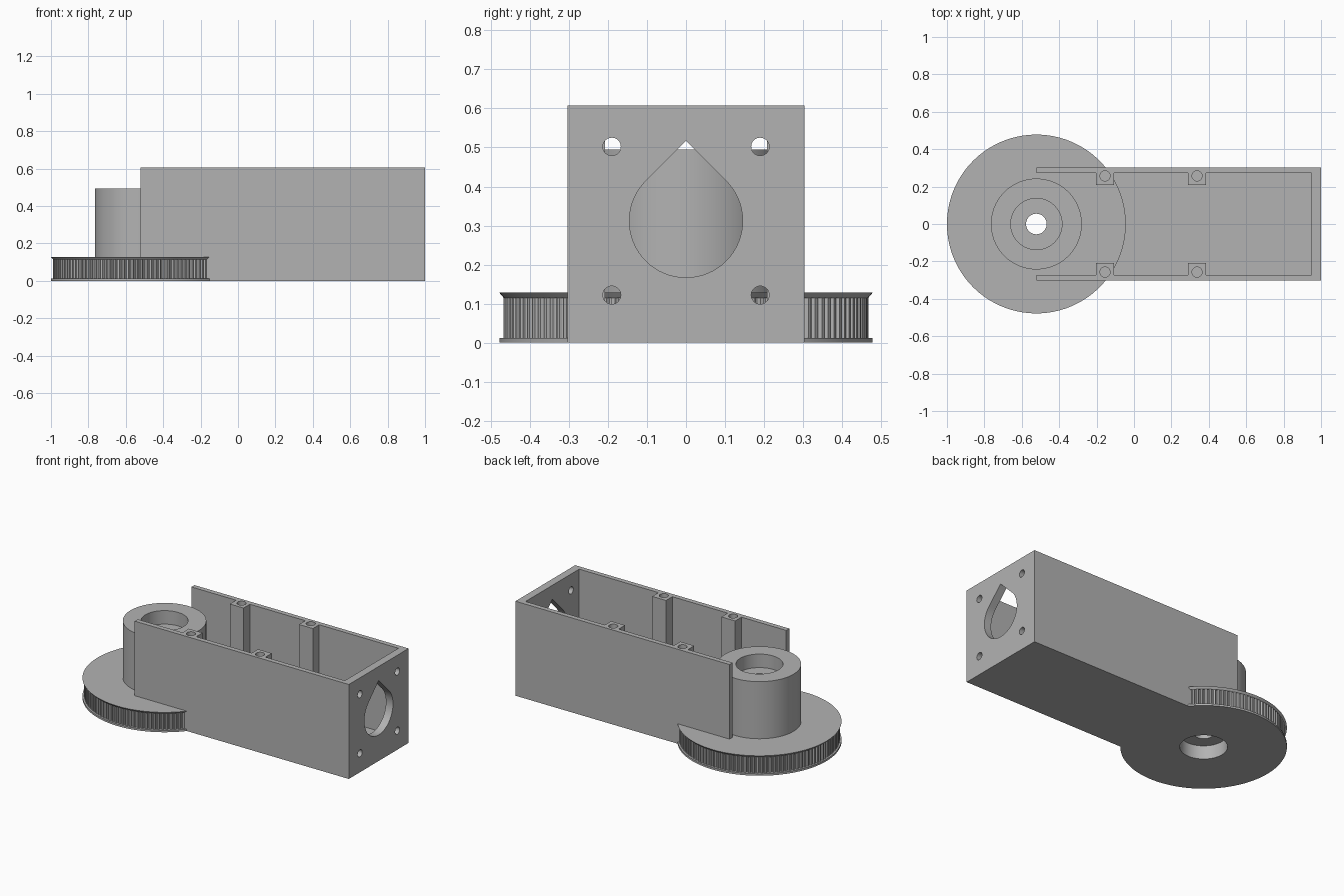
import bpy, bmesh, math
from mathutils import Matrix

cube = bpy.data.objects.get("Cube")
if cube:
    bpy.data.objects.remove(cube, do_unlink=True)

grey = bpy.data.materials.new("plain grey")
grey.use_nodes = True
colour = (0.45, 0.45, 0.45, 1)
grey.diffuse_color = colour
grey.node_tree.nodes["Principled BSDF"].inputs["Base Color"].default_value = colour

HUB_X = -0.522
HEIGHT = 0.607
WIDTH = 0.303
AXIS_Z = 0.312


def finish(bm, name):
    bmesh.ops.recalc_face_normals(bm, faces=bm.faces)
    mesh = bpy.data.meshes.new(name)
    bm.to_mesh(mesh)
    bm.free()
    mesh.materials.append(grey)
    obj = bpy.data.objects.new(name, mesh)
    bpy.context.collection.objects.link(obj)
    return obj


def smooth(obj):
    bpy.ops.object.select_all(action='DESELECT')
    obj.select_set(True)
    bpy.context.view_layer.objects.active = obj
    bpy.ops.object.shade_smooth_by_angle(angle=math.radians(25))


def circle(cx, cy, r, start=0, end=360, steps=32):
    full = end - start == 360
    count = steps if full else steps + 1
    angles = [math.radians(start + (end - start) * i / steps) for i in range(count)]
    return [(cx + r * math.cos(a), cy + r * math.sin(a)) for a in angles]


def prism(bm, outline, low, high, matrix=Matrix()):
    face = bm.faces.new([bm.verts.new(matrix @ Matrix.Translation((x, y, low)).translation)
                         for x, y in outline])
    shift = matrix.to_3x3() @ Matrix.Translation((0, 0, high - low)).translation
    out = bmesh.ops.extrude_face_region(bm, geom=[face], use_keep_orig=True)
    verts = [g for g in out["geom"] if isinstance(g, bmesh.types.BMVert)]
    bmesh.ops.translate(bm, verts=verts, vec=shift)


def lathe(name, profile, steps=128):
    bm = bmesh.new()
    rings = []
    for r, z in profile:
        rings.append([bm.verts.new((x, y, z)) for x, y in circle(HUB_X, 0, r, steps=steps)])
    for a, b in zip(rings, rings[1:] + rings[:1]):
        for i in range(steps):
            j = (i + 1) % steps
            bm.faces.new((a[i], a[j], b[j], b[i]))
    obj = finish(bm, name)
    smooth(obj)
    return obj


# Pulley flanges and bearing tower, with a bearing seat at both ends
lathe("pulley_and_bearing_tower", [
    (0.137, 0), (0.478, 0), (0.478, 0.0125), (0.457, 0.0125),
    (0.457, 0.115), (0.467, 0.115), (0.478, 0.128), (0.243, 0.128),
    (0.243, 0.495), (0.137, 0.495), (0.137, 0.408), (0.055, 0.408),
    (0.055, 0.087), (0.137, 0.087)])

# Belt teeth with rounded grooves
TEETH = 120
bm = bmesh.new()
pitch = 2 * math.pi / TEETH
band = []
for t in range(TEETH):
    for part, r in ((0, 0.468), (0.4, 0.468), (0.5, 0.462), (0.6, 0.459), (0.8, 0.459), (0.9, 0.462)):
        a = (t + part) * pitch
        x, y = HUB_X + r * math.cos(a), r * math.sin(a)
        band.append([bm.verts.new((x, y, z)) for z in (0.0125, 0.115)])
for a, b in zip(band, band[1:] + band[:1]):
    bm.faces.new((a[0], b[0], b[1], a[1]))
finish(bm, "belt_teeth")

# Housing: side walls, end plate and screw posts as one extruded outline
POSTS = (-0.155, 0.337)
inner = 0.272
edge = [(HUB_X, WIDTH), (HUB_X, inner)]
for x in POSTS:
    edge += [(x - 0.049, inner), (x - 0.049, 0.208), (x + 0.049, 0.208), (x + 0.049, inner)]
edge.append((0.95, inner))
outline = edge + [(x, -y) for x, y in reversed(edge)] + [(1, -WIDTH), (1, WIDTH)]
bm = bmesh.new()
prism(bm, outline, 0, HEIGHT)
housing = finish(bm, "motor_housing")

# Cutters: teardrop motor opening, motor bolt holes and post screw holes
bm = bmesh.new()
# local x -> world y, local y -> world z, local z -> world x
sideways = Matrix(((0, 0, 1, 0), (1, 0, 0, 0), (0, 1, 0, 0), (0, 0, 0, 1)))
teardrop = circle(0, AXIS_Z, 0.145, 135, 405, 48) + [(0, AXIS_Z + 0.205)]
prism(bm, teardrop, 0.9, 1.1, sideways)
for side in (-1, 1):
    for dz in (-0.19, 0.19):
        prism(bm, circle(side * 0.19, AXIS_Z + dz, 0.023), 0.9, 1.1, sideways)
    for x in POSTS:
        prism(bm, circle(x, side * 0.257, 0.027), 0.4, 0.7)
cutter = finish(bm, "hole_cutter")
cutter.hide_render = True

cut = housing.modifiers.new("holes", 'BOOLEAN')
cut.operation = 'DIFFERENCE'
cut.solver = 'EXACT'
cut.object = cutter
bpy.context.view_layer.objects.active = housing
bpy.ops.object.modifier_apply(modifier=cut.name)
bpy.data.objects.remove(cutter, do_unlink=True)
smooth(housing)

# Housing floor
bm = bmesh.new()
prism(bm, [(-0.2, -inner), (0.95, -inner), (0.95, inner), (-0.2, inner)], 0, 0.037)
finish(bm, "housing_floor")
